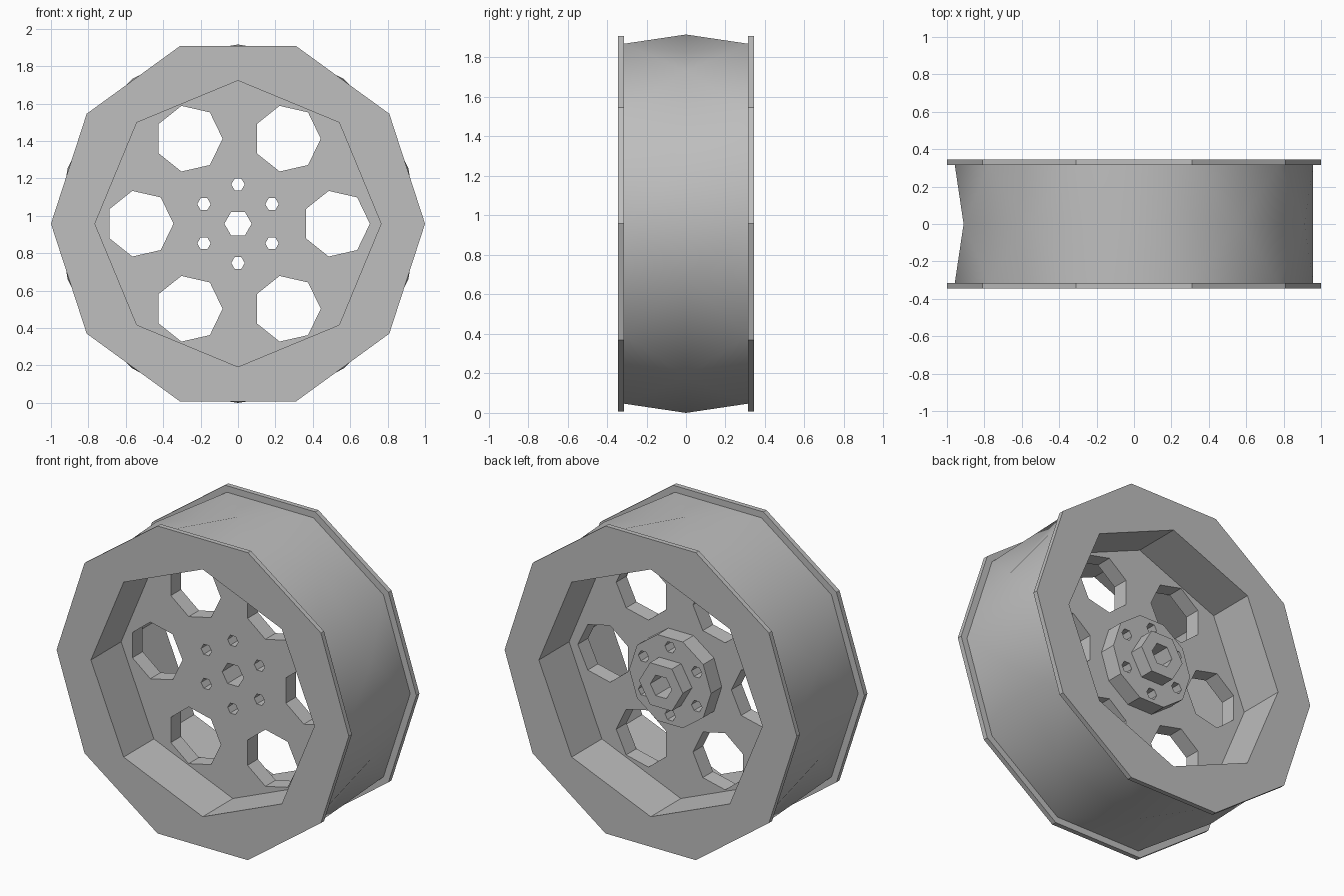
import bpy, bmesh
from math import cos, sin, tau, radians

cube = bpy.data.objects.get("Cube")
if cube:
    bpy.data.objects.remove(cube)

AXLE_Z = 0.958
grey = bpy.data.materials.new("light_grey")
grey.use_nodes = True
colour = (0.52, 0.52, 0.52, 1)
grey.diffuse_color = colour
grey.node_tree.nodes["Principled BSDF"].inputs["Base Color"].default_value = colour


def ring(bm, sides, r, y, turn=0.0, cx=0.0, cz=0.0):
    """Loop of vertices around the y axis."""
    return [bm.verts.new((cx + r * cos(tau * i / sides + turn), y,
                          cz + r * sin(tau * i / sides + turn)))
            for i in range(sides)]


def wall(bm, a, b):
    """Quads between two matching loops."""
    n = len(a)
    for i in range(n):
        j = (i + 1) % n
        bm.faces.new((a[i], a[j], b[j], b[i]))


def cap(bm, loops):
    """Flat face bounded by an outline and any holes."""
    edges = []
    for loop in loops:
        for i, v in enumerate(loop):
            w = loop[(i + 1) % len(loop)]
            edges.append(bm.edges.get((v, w)) or bm.edges.new((v, w)))
    bmesh.ops.triangle_fill(bm, edges=edges, use_beauty=True, normal=(0, 1, 0))


def finish(bm, name):
    bmesh.ops.recalc_face_normals(bm, faces=bm.faces[:])
    mesh = bpy.data.meshes.new(name)
    bm.to_mesh(mesh)
    bm.free()
    mesh.materials.append(grey)
    obj = bpy.data.objects.new(name, mesh)
    obj.location.z = AXLE_Z
    bpy.context.collection.objects.link(obj)
    bpy.ops.object.select_all(action='DESELECT')
    obj.select_set(True)
    bpy.context.view_layer.objects.active = obj
    bpy.ops.object.shade_smooth_by_angle(angle=radians(30))
    return obj


def plate(name, sides, r, y0, y1, holes, closed=True):
    """Drilled disc; each hole is (sides, radius, x, z)."""
    bm = bmesh.new()
    outlines = [(sides, r, 0, 0)] + holes
    ends = [[ring(bm, n, hr, y, 0, x, z) for n, hr, x, z in outlines]
            for y in (y0, y1)]
    for a, b in zip(*ends):
        wall(bm, a, b)
    cap(bm, ends[1])
    if closed:
        cap(bm, ends[0])
    return finish(bm, name)


def circle_of_holes(sides, r, distance, turn):
    return [(sides, r, distance * cos(tau * i / 6 + turn),
             distance * sin(tau * i / 6 + turn)) for i in range(6)]


# Rim: two flanges, faceted drum and straight bore
FLANGE, DRUM = 0.345, 0.315
bm = bmesh.new()
middle = ring(bm, 10, 0.958, 0, tau / 20)
bores, drum_edges = [], []
for side in (-1, 1):
    outer = ring(bm, 10, 1.0, side * FLANGE)
    inner = ring(bm, 10, 1.0, side * DRUM)
    drum = ring(bm, 10, 0.958, side * DRUM)
    bore = ring(bm, 8, 0.765, side * FLANGE)
    wall(bm, outer, inner)
    wall(bm, inner, drum)
    cap(bm, [outer, bore])
    bores.append(bore)
    drum_edges.append(drum)
    for i in range(10):
        bm.faces.new((drum[i], drum[(i + 1) % 10], middle[i]))
        if i:
            bm.faces.new((drum[i], middle[i], middle[i - 1]))
# The seam is ridged across the drum rather than around it
front, back = drum_edges
bm.faces.new((front[0], back[0], middle[0]))
bm.faces.new((front[0], back[0], middle[-1]))
wall(bm, *bores)
finish(bm, "rim")

# Centre disc with large openings, bolt holes and axle hole
bolts = circle_of_holes(6, 0.036, 0.21, tau / 4)
axle = [(6, 0.073, 0, 0)]
openings = circle_of_holes(7, 0.18, 0.525, 0)
plate("centre_disc", 8, 0.765, -0.05, 0.05, openings + bolts + axle)

# Hub on the back, with a hexagonal boss
plate("hub", 10, 0.28, 0.05, 0.155, bolts + axle, closed=False)
plate("hub_boss", 6, 0.15, 0.155, 0.245, axle, closed=False)
